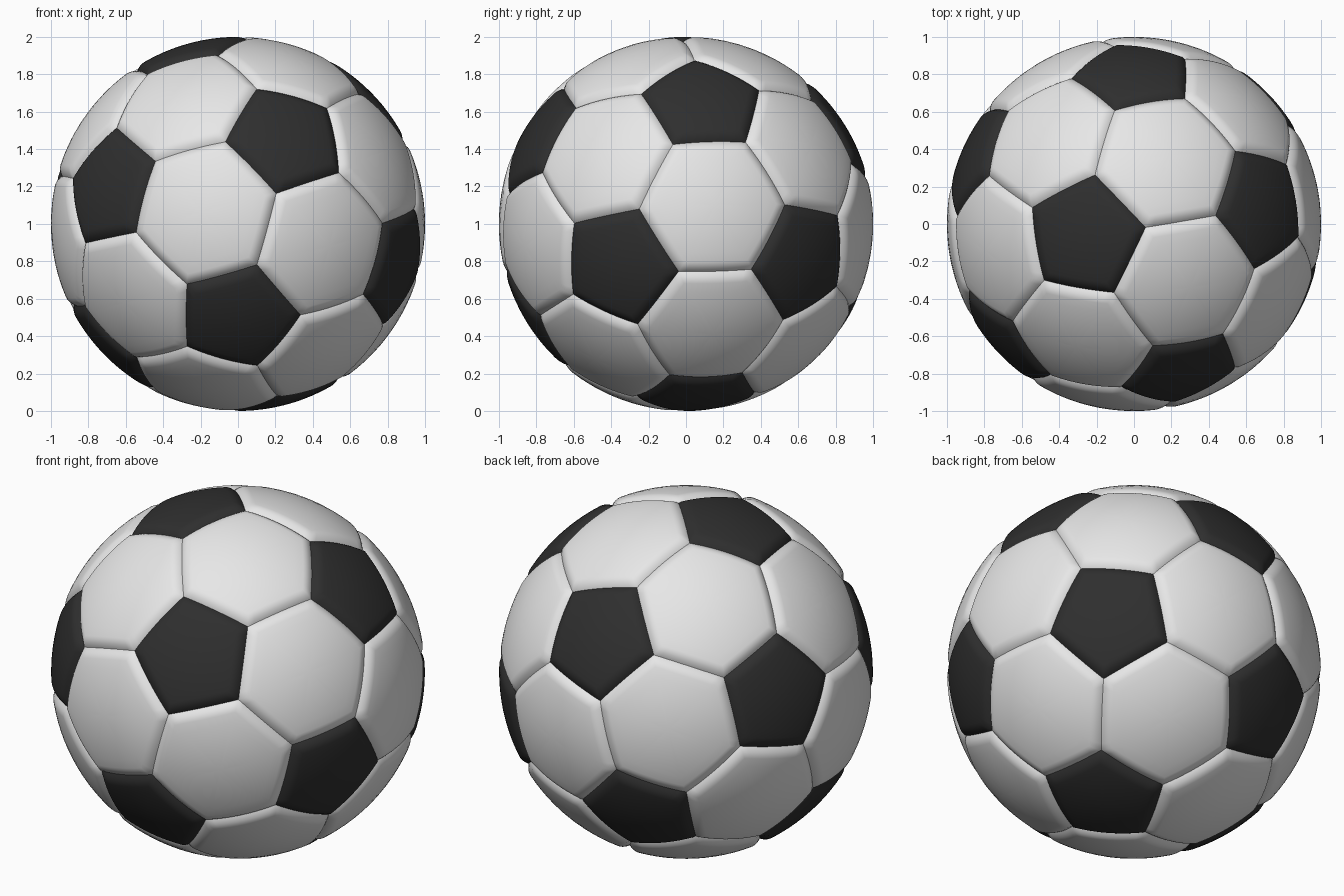
import bpy, bmesh, math
from mathutils import Vector
from itertools import combinations

if "Cube" in bpy.data.objects:
    bpy.data.objects.remove(bpy.data.objects["Cube"])

SEAM_DEPTH, SEAM_WIDTH, SEGS = 0.025, 0.062, 10
CENTRE = Vector((0, 0, 1))


def material(name, value):
    m = bpy.data.materials.new(name)
    m.diffuse_color = (value, value, value, 1)
    m.use_nodes = True
    m.node_tree.nodes["Principled BSDF"].inputs["Base Color"].default_value = m.diffuse_color
    return m


# Twelve pentagon directions: an icosahedron turned to the ball's pose
axis = Vector((0.273, -0.832, 0.483)).normalized()
top = Vector((-0.279, -0.072, 0.957))
u = (top - axis * top.dot(axis)).normalized()
v = axis.cross(u)
poles = [axis]
for k in range(5):
    a = k * math.tau / 5
    poles.append((axis + 2 * (math.cos(a) * u + math.sin(a) * v)).normalized())
poles += [-p for p in poles]


def near(p, q):
    return 0.3 < p.dot(q) < 0.6


def sort_round(points):
    # order panel corners counter-clockwise seen from outside
    c = sum(points, Vector()) / len(points)
    n = c.normalized()
    e = (points[0] - c).normalized()
    f = n.cross(e)
    return sorted(points, key=lambda p: math.atan2((p - c).dot(f), (p - c).dot(e)))


def corner(p, q):
    return (2 * p + q).normalized()


pentagons = [sort_round([corner(p, q) for q in poles if near(p, q)]) for p in poles]
hexagons = [sort_round([corner(p, q) for p in t for q in t if p is not q])
            for t in combinations(poles, 3)
            if all(near(p, q) for p, q in combinations(t, 2))]


def add_panel(bm, corners):
    # concentric rings on the sphere, dipping towards the seam
    n = len(corners)
    c = sum(corners, Vector()) / n
    apothem = ((corners[0] + corners[1]) / 2 - c).length
    inner = apothem - SEAM_WIDTH
    dists = [SEAM_WIDTH * s for s in (0, .08, .18, .3, .45, .6, .8, 1)]
    dists += [SEAM_WIDTH + inner * s / 6 for s in range(1, 6)]
    outline = [corners[i].lerp(corners[(i + 1) % n], j / SEGS)
               for i in range(n) for j in range(SEGS)]
    rings = []
    for d in dists:
        r = 1 - SEAM_DEPTH * max(0, 1 - d / SEAM_WIDTH) ** 2
        rings.append([bm.verts.new(CENTRE + r * c.lerp(p, 1 - d / apothem).normalized())
                      for p in outline])
    m = len(outline)
    for a, b in zip(rings, rings[1:]):
        for i in range(m):
            j = (i + 1) % m
            bm.faces.new((a[i], a[j], b[j], b[i]))
    mid = bm.verts.new(CENTRE + c.normalized())
    for i in range(m):
        bm.faces.new((rings[-1][i], rings[-1][(i + 1) % m], mid))


def build(name, panels, mat):
    bm = bmesh.new()
    for p in panels:
        add_panel(bm, p)
    for f in bm.faces:
        f.smooth = True
    mesh = bpy.data.meshes.new(name)
    bm.to_mesh(mesh)
    bm.free()
    mesh.materials.append(mat)
    bpy.context.collection.objects.link(bpy.data.objects.new(name, mesh))


# Leather panels
build("white_hexagon_panels", hexagons, material("white leather", 0.8))
build("black_pentagon_panels", pentagons, material("black leather", 0.028))
